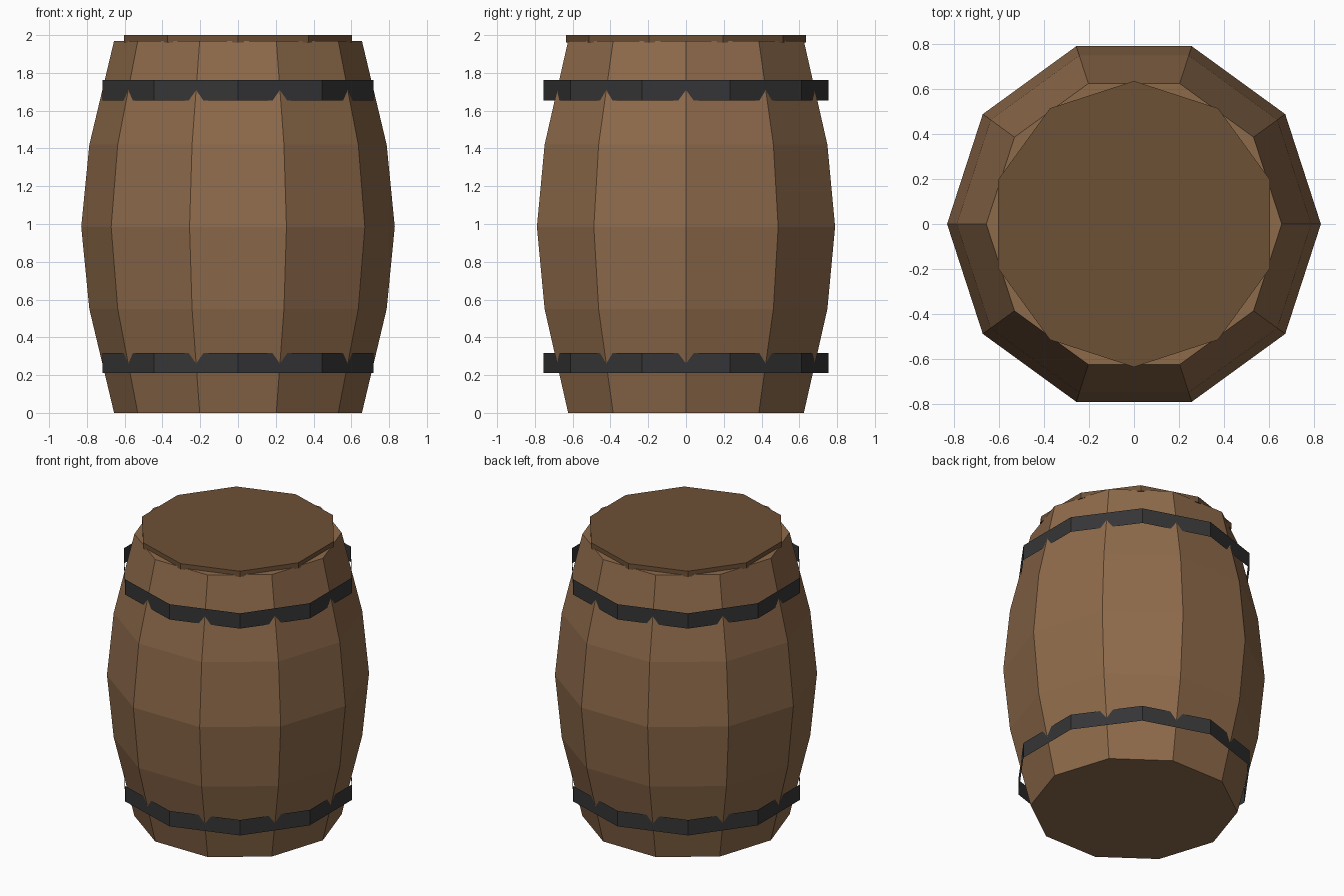
import bpy, bmesh, math

if "Cube" in bpy.data.objects:
    bpy.data.objects.remove(bpy.data.objects["Cube"])

SIDES = 10


def material(name, rgb):
    m = bpy.data.materials.new(name)
    m.diffuse_color = (*rgb, 1)
    m.use_nodes = True
    m.node_tree.nodes["Principled BSDF"].inputs["Base Color"].default_value = m.diffuse_color
    return m


def lathe(name, profile, mat, turn=0.0, cap_bottom=True, cap_top=True):
    """Ten-sided flat-faced shell from (radius, z) points, with optional caps."""
    bm = bmesh.new()
    rings = []
    for r, z in profile:
        rings.append([bm.verts.new((r * math.cos(turn + math.tau * i / SIDES),
                                    r * math.sin(turn + math.tau * i / SIDES), z))
                      for i in range(SIDES)])
    for low, high in zip(rings, rings[1:]):
        for i in range(SIDES):
            j = (i + 1) % SIDES
            bm.faces.new((low[i], low[j], high[j], high[i]))
    if cap_bottom:
        bm.faces.new(rings[0][::-1])
    if cap_top:
        bm.faces.new(rings[-1])
    mesh = bpy.data.meshes.new(name)
    bm.to_mesh(mesh)
    bm.free()
    mesh.materials.append(mat)
    ob = bpy.data.objects.new(name, mesh)
    bpy.context.collection.objects.link(ob)
    return ob


wood = material("wood", (0.27, 0.145, 0.07))
dark_wood = material("dark_wood", (0.155, 0.082, 0.037))
iron = material("iron", (0.036, 0.036, 0.038))

HALF_STEP = math.pi / SIDES  # hoops and lid are turned half a side

# Bulging stave body
lathe("barrel_body", [(0.656, 0), (0.787, 0.55), (0.83, 0.985),
                      (0.787, 1.42), (0.656, 1.97)], wood)

# Thin open iron hoops
for label, z0, z1 in (("lower", 0.21, 0.318), ("upper", 1.655, 1.762)):
    lathe(label + "_hoop", [(0.755, z0), (0.755, z1)], iron, HALF_STEP, False, False)

# Lid
lathe("lid", [(0.635, 1.96), (0.635, 2.0)], dark_wood, HALF_STEP)
